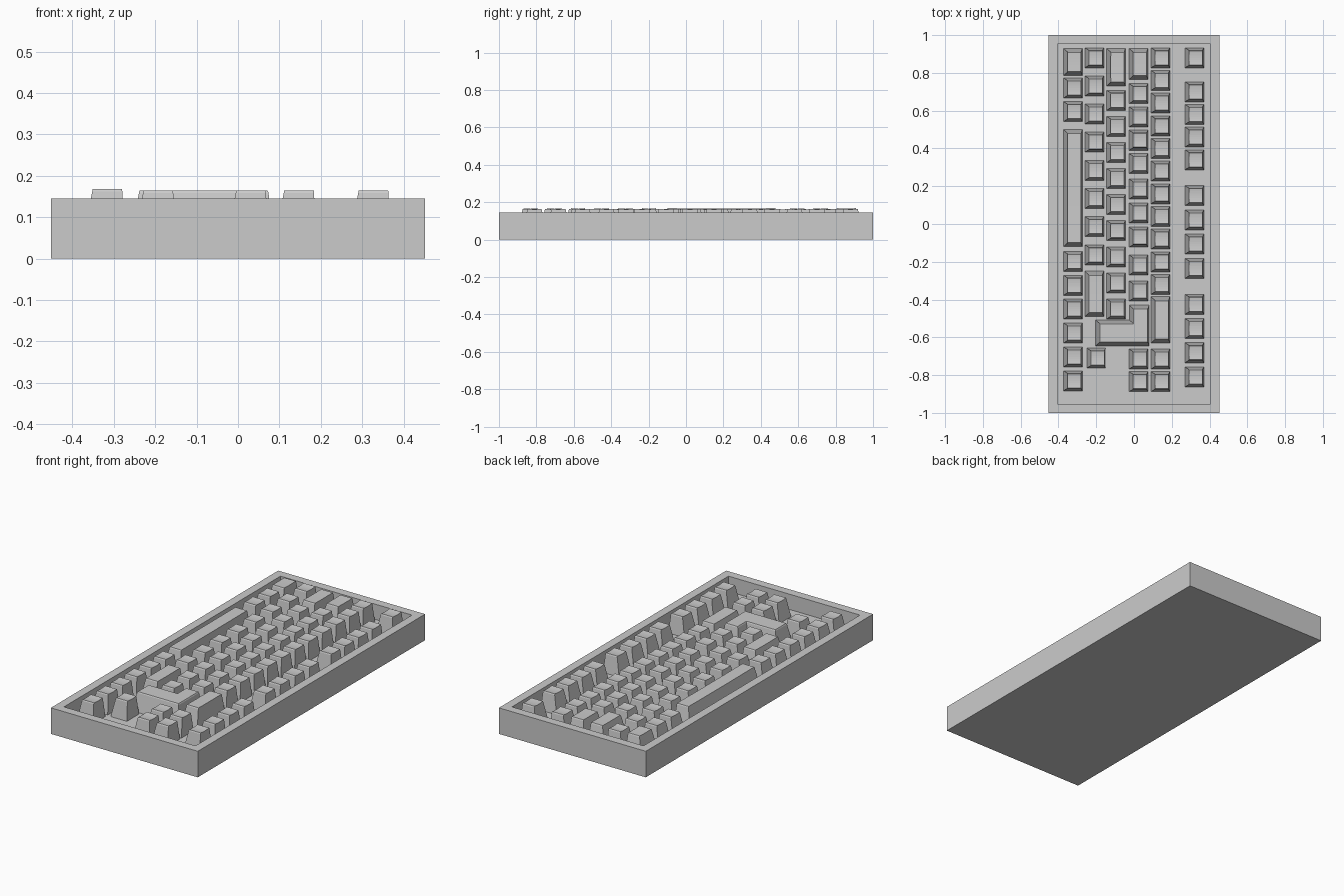
import bpy
import bmesh

cube = bpy.data.objects.get("Cube")
if cube:
    bpy.data.objects.remove(cube, do_unlink=True)

FLOOR, RIM, CAP_TOP = 0.06, 0.145, 0.165
CAP = 0.1          # cap footprint
SEGMENTS = 6       # strips across each dished cap top

grey = bpy.data.materials.new("light grey plastic")
grey.use_nodes = True
grey.diffuse_color = (0.6, 0.6, 0.6, 1)
grey.node_tree.nodes["Principled BSDF"].inputs["Base Color"].default_value = (0.6, 0.6, 0.6, 1)


def finish(bm, name):
    bmesh.ops.recalc_face_normals(bm, faces=bm.faces)
    mesh = bpy.data.meshes.new(name)
    bm.to_mesh(mesh)
    bm.free()
    mesh.materials.append(grey)
    obj = bpy.data.objects.new(name, mesh)
    bpy.context.collection.objects.link(obj)
    return obj


def loft(bm, rings):
    """Skin matching point rings and close both ends."""
    loops = [[bm.verts.new(p) for p in ring] for ring in rings]
    n = len(loops[0])
    for a, b in zip(loops, loops[1:]):
        for i in range(n):
            j = (i + 1) % n
            bm.faces.new((a[i], a[j], b[j], b[i]))
    bm.faces.new(loops[0])
    bm.faces.new(loops[-1])


def keycap(bm, x, y_high, y_low, dish=0.003, taper=0.016, top=CAP_TOP):
    """Tapered cap, steep at the rear, with a dished top."""
    height = top - FLOOR
    y0, y1 = y_low + taper, y_high - taper
    profile = [(y_low, FLOOR), (y0 - 0.003, top - 0.006)]
    for i in range(SEGMENTS + 1):
        t = i / SEGMENTS
        profile.append((y0 + (y1 - y0) * t, top - dish * 4 * t * (1 - t)))
    profile += [(y1 + 0.003, top - 0.006), (y_high, FLOOR)]

    def end(edge, inset):
        return [(edge + inset * (z - FLOOR) / height, y, z) for y, z in profile]

    loft(bm, [end(x - CAP / 2, 0.022), end(x + CAP / 2, -0.007)])


def key_row(name, x, runs, wide=(), top=CAP_TOP):
    """runs: first centre, last centre, count; wide: upper and lower edge."""
    bm = bmesh.new()
    for first, last, count in runs:
        for i in range(count):
            y = first + (last - first) * i / max(count - 1, 1)
            keycap(bm, x, y + CAP / 2 + 0.003, y - CAP / 2 - 0.003, top=top)
    for high, low in wide:
        keycap(bm, x, high, low, dish=0.001, taper=0.022, top=top)
    return finish(bm, name)


# Case: a solid box with a recessed tray
bm = bmesh.new()
bmesh.ops.create_cube(bm, size=1)
for v in bm.verts:
    v.co = (v.co.x * 0.905, v.co.y * 2, (v.co.z + 0.5) * RIM)
lid = max(bm.faces, key=lambda f: f.calc_center_median().z)
bmesh.ops.inset_region(bm, faces=[lid], thickness=0.067)
well = bmesh.ops.extrude_face_region(bm, geom=[lid])
for v in (g for g in well["geom"] if isinstance(g, bmesh.types.BMVert)):
    v.co.z = FLOOR
if lid.is_valid:
    bmesh.ops.delete(bm, geom=[lid], context='FACES_ONLY')
finish(bm, "case")

# Key rows, from the space bar row to the function row
key_row("space_bar_row", -0.323, [(0.72, 0.595, 2), (-0.198, -0.83, 6)],
        [(0.93, 0.785), (0.5, -0.12)], top=0.168)
key_row("lower_letter_row", -0.21, [(0.88, -0.163, 8)], [(-0.25, -0.49)])
key_row("up_arrow_key", -0.2, [(-0.71, -0.71, 1)])
key_row("home_letter_row", -0.095, [(0.655, -0.45, 9)], [(0.93, 0.73)])
key_row("upper_letter_row", 0.024,
        [(0.69, 0.32, 4), (0.185, -0.07, 3), (-0.217, -0.355, 2), (-0.715, -0.835, 2)],
        [(0.93, 0.765)])
key_row("number_row", 0.14, [(0.88, -0.32, 11), (-0.715, -0.835, 2)], [(-0.385, -0.63)])
key_row("function_row", 0.32,
        [(0.88, 0.88, 1), (0.70, 0.34, 4), (0.15, -0.235, 4), (-0.425, -0.81, 4)])


# Enter key: tapered L-shaped cap
def l_ring(z, low_x, high_x, side):
    x0, xm, x1 = -0.203 + low_x, -0.025 + low_x, 0.08 - high_x
    y0, ym, y1 = -0.645 + side, -0.508 - side, -0.43 - side
    return [(x, y, z) for x, y in
            ((x0, y0), (x1, y0), (x1, y1), (xm, y1), (xm, ym), (x0, ym))]


bm = bmesh.new()
loft(bm, [l_ring(FLOOR, 0, 0, 0), l_ring(CAP_TOP - 0.006, 0.02, 0.006, 0.018),
          l_ring(CAP_TOP, 0.023, 0.009, 0.021)])
finish(bm, "enter_key")
